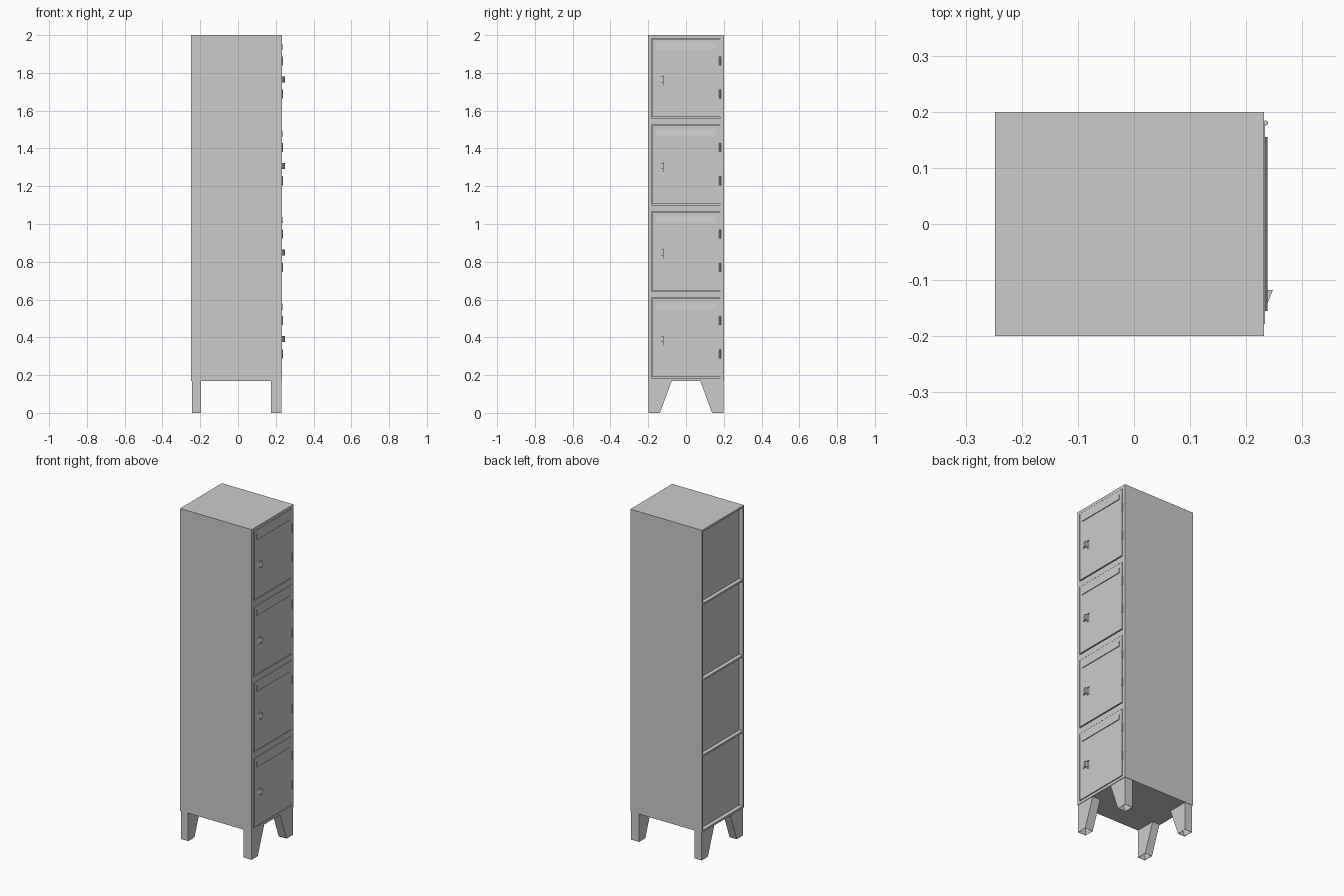
import bpy, bmesh

if "Cube" in bpy.data.objects:
    bpy.data.objects.remove(bpy.data.objects["Cube"])

XB, XF = -0.248, 0.232      # back and front planes of the carcass
Z0, Z1 = 0.17, 2.0          # bottom and top of the carcass
PITCH = 0.4585              # compartment spacing


def prism(name, profile, axis, a, b, open_bottom=False):
    """Extrude a 2D profile along an axis from a to b."""
    def place(p, t):
        return {'x': (t, p[0], p[1]), 'y': (p[0], t, p[1]), 'z': (p[0], p[1], t)}[axis]
    bm = bmesh.new()
    lo = [bm.verts.new(place(p, a)) for p in profile]
    hi = [bm.verts.new(place(p, b)) for p in profile]
    n = len(profile)
    bm.faces.new(lo)
    bm.faces.new(hi)
    for i in range(n):
        j = (i + 1) % n
        bm.faces.new((lo[i], lo[j], hi[j], hi[i]))
    bmesh.ops.recalc_face_normals(bm, faces=bm.faces)
    if open_bottom:
        bottom = [f for f in bm.faces if f.normal.z < -0.9]
        bmesh.ops.delete(bm, geom=bottom, context='FACES_ONLY')
    mesh = bpy.data.meshes.new(name)
    bm.to_mesh(mesh)
    bm.free()
    ob = bpy.data.objects.new(name, mesh)
    bpy.context.collection.objects.link(ob)
    return ob


def box(name, x, y, z):
    return prism(name, [(x[0], y[0]), (x[1], y[0]), (x[1], y[1]), (x[0], y[1])], 'z', *z)


# Carcass
box("top_panel", (XB, XF), (-0.2, 0.2), (Z1 - 0.012, Z1))
box("bottom_panel", (XB, XF), (-0.2, 0.2), (Z0, Z0 + 0.012))
for s, side in ((-1, "left"), (1, "right")):
    y = sorted((s * 0.2, s * 0.19))
    box(side + "_wall", (XB, XF), y, (Z0 + 0.012, Z1 - 0.012))
box("recessed_back_panel", (XB + 0.025, XB + 0.03), (-0.19, 0.19), (Z0 + 0.012, Z1 - 0.012))
box("door_backing", (0.21, 0.216), (-0.19, 0.19), (Z0 + 0.012, Z1 - 0.012))
for i in range(1, 4):
    z = Z0 + i * PITCH
    box(f"shelf_{i}", (XB + 0.001, 0.21), (-0.19, 0.19), (z - 0.003, z + 0.008))

# Front frame stiles
box("hinge_stile", (0.216, XF), (0.18, 0.19), (Z0 + 0.012, Z1 - 0.012))
box("latch_stile", (0.216, XF), (-0.19, -0.183), (Z0 + 0.012, Z1 - 0.012))

for i in range(4):
    zb = 0.19 + i * PITCH       # bottom of this door
    zt = zb + 0.415
    # Rail above each door, reaching the next one
    rail_top = zb + PITCH - 0.006 if i < 3 else Z1 - 0.012
    box(f"front_rail_{i}", (0.216, XF), (-0.183, 0.18), (zt + 0.002, rail_top))

    # Door with a finger pocket beside the latch
    door = box(f"door_{i}", (0.217, XF + 0.0015), (-0.178, 0.179), (zb, zt))
    lz = zb + 0.2
    cutter = prism(f"pocket_cutter_{i}",
                   [(0.225, -0.118), (0.24, -0.118), (0.24, -0.078)],
                   'z', lz - 0.03, lz + 0.018)
    cutter.hide_render = True
    cutter.hide_viewport = True
    cut = door.modifiers.new("pocket", 'BOOLEAN')
    cut.object = cutter
    cut.operation = 'DIFFERENCE'
    cut.solver = 'EXACT'

    # Wedge latch
    prism(f"latch_{i}", [(0.232, -0.155), (0.2475, -0.118), (0.232, -0.118)],
          'z', lz - 0.016, lz + 0.016)

    # Sloping louver along the top of the door
    prism(f"louver_{i}", [(0.232, zt - 0.007), (0.238, zt - 0.058), (0.232, zt - 0.058)],
          'y', -0.155, 0.155)

    # Barrel hinges
    for k, dz in enumerate((0.122, 0.298)):
        bpy.ops.mesh.primitive_cylinder_add(vertices=12, radius=0.0045, depth=0.048,
                                            location=(0.2345, 0.18, zb + dz))
        bpy.context.object.name = f"hinge_{i}_{k}"
        bpy.ops.object.shade_smooth_by_angle()
box("bottom_rail", (0.216, XF), (-0.183, 0.18), (Z0 + 0.012, 0.186))

# Tapered hollow legs, open underneath
for x0, x1, end in ((-0.243, -0.195, "back"), (0.176, 0.229, "front")):
    for s, side in ((-1, "left"), (1, "right")):
        prof = [(s * 0.198, 0), (s * 0.138, 0), (s * 0.075, Z0), (s * 0.198, Z0)]
        leg = prism(f"{end}_{side}_leg", prof, 'x', x0, x1, open_bottom=True)
        leg.modifiers.new("sheet", 'SOLIDIFY').thickness = 0.002
